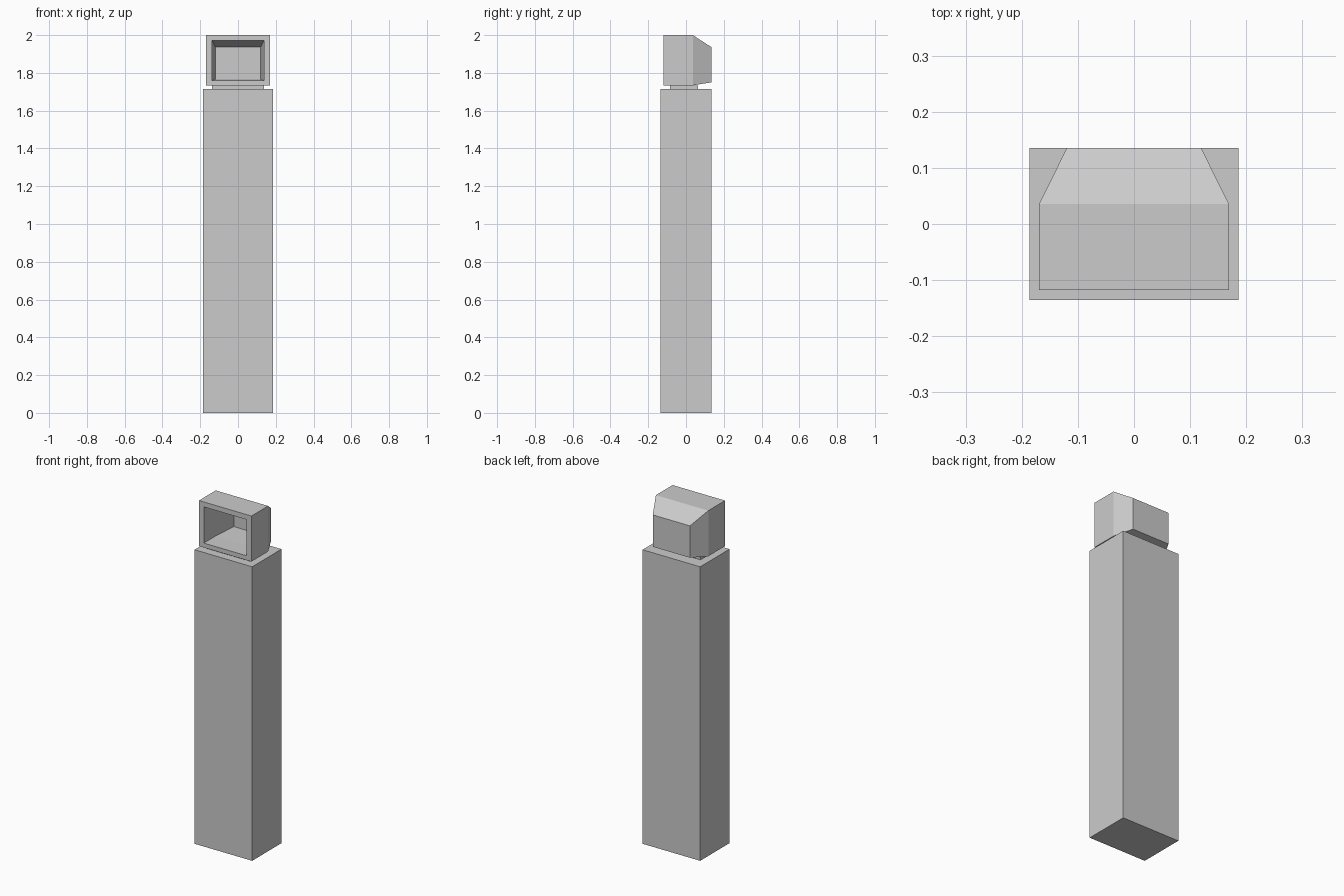
import bpy, bmesh

if "Cube" in bpy.data.objects:
    bpy.data.objects.remove(bpy.data.objects["Cube"])


def finish(name, bm):
    bmesh.ops.recalc_face_normals(bm, faces=bm.faces)
    mesh = bpy.data.meshes.new(name)
    bm.to_mesh(mesh)
    bm.free()
    obj = bpy.data.objects.new(name, mesh)
    bpy.context.collection.objects.link(obj)
    return obj


def loft(name, rings):
    """Skin rectangles given as (half_width, y, z_bottom, z_top), capping both ends."""
    bm = bmesh.new()
    loops = [[bm.verts.new(p) for p in
              ((-w, y, z0), (w, y, z0), (w, y, z1), (-w, y, z1))]
             for w, y, z0, z1 in rings]
    for a, b in zip(loops, loops[1:]):
        for i in range(4):
            j = (i + 1) % 4
            bm.faces.new((a[i], a[j], b[j], b[i]))
    bm.faces.new(loops[0])
    bm.faces.new(loops[-1])
    return finish(name, bm)


# Tall plinth
loft("pedestal", [(0.186, -0.135, 0, 1.715), (0.186, 0.135, 0, 1.715)])

# Short swivel block between plinth and monitor
loft("neck", [(0.138, -0.086, 1.715, 1.734), (0.138, 0.063, 1.715, 1.734)])

# Hollow monitor casing: tapered back, outer sides, front rim, recess
loft("monitor_casing", [
    (0.120, 0.135, 1.750, 1.936),
    (0.169, 0.036, 1.734, 2.000),
    (0.169, -0.118, 1.734, 2.000),
    (0.138, -0.118, 1.760, 1.971),
    (0.138, -0.008, 1.760, 1.971),
    (0.120, 0.133, 1.765, 1.936),
])
